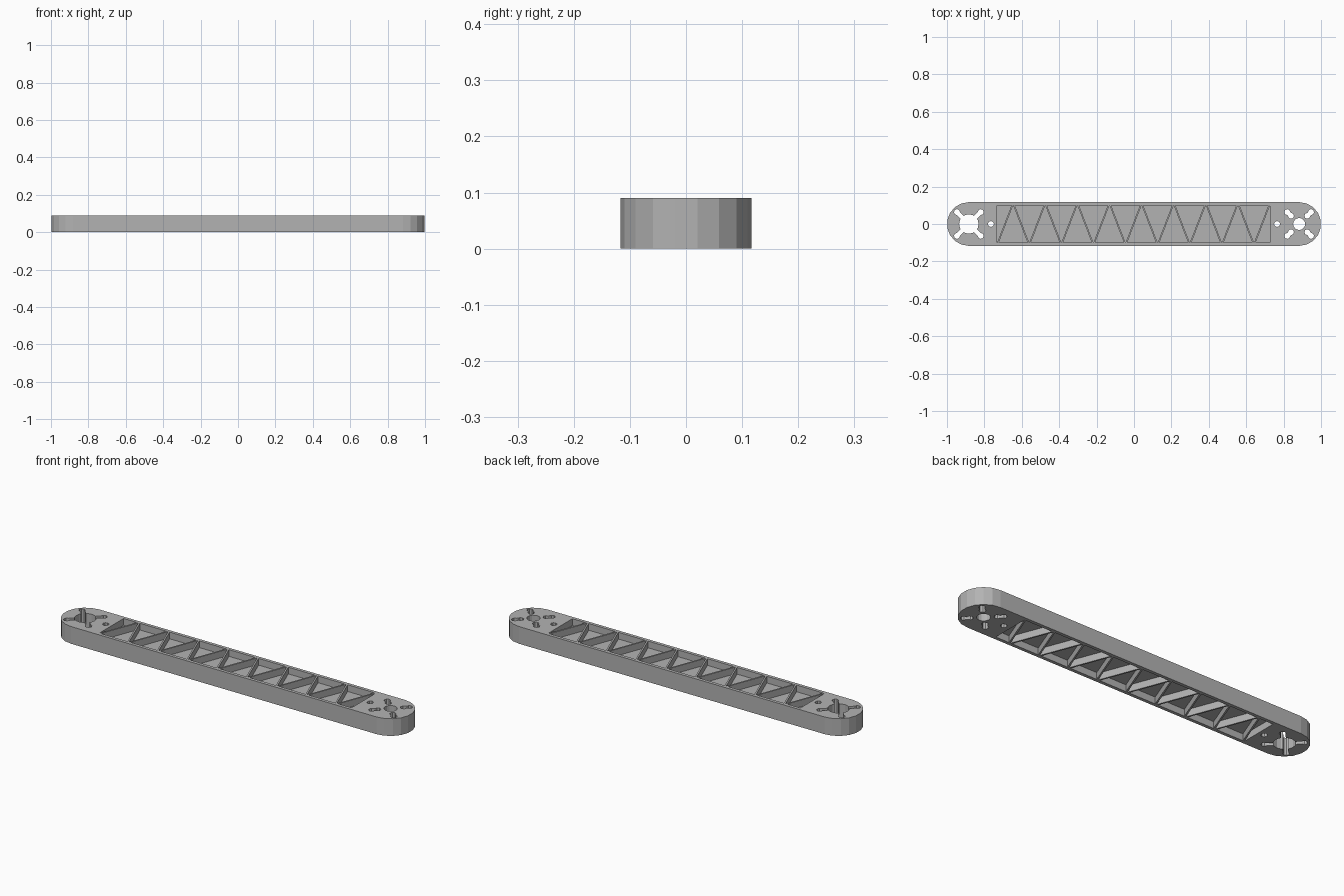
import bpy, bmesh
from math import cos, sin, pi, radians
from mathutils import Vector

if "Cube" in bpy.data.objects:
    bpy.data.objects.remove(bpy.data.objects["Cube"], do_unlink=True)

HEIGHT, RADIUS = 0.09, 0.117
END_X = 1 - RADIUS          # centre of each rounded end
DEPTH = 0.035               # pocket depth on each side of the web
PITCH = 0.1717              # spacing of the truss triangles

gray = bpy.data.materials.new("plain gray")
gray.use_nodes = True
color = (0.45, 0.45, 0.45, 1)
gray.diffuse_color = color
gray.node_tree.nodes["Principled BSDF"].inputs["Base Color"].default_value = color


def prism(bm, outline, z0, z1):
    """Extrude a counter-clockwise outline from z0 to z1."""
    low = [bm.verts.new((x, y, z0)) for x, y in outline]
    high = [bm.verts.new((x, y, z1)) for x, y in outline]
    bm.faces.new(low[::-1])
    bm.faces.new(high)
    n = len(outline)
    for i in range(n):
        j = (i + 1) % n
        bm.faces.new((low[i], low[j], high[j], high[i]))


def arc(x, y, r, start, end, steps):
    angles = [radians(start + (end - start) * i / steps) for i in range(steps + 1)]
    return [(x + r * cos(a), y + r * sin(a)) for a in angles]


def make_object(name, bm):
    mesh = bpy.data.meshes.new(name)
    bm.to_mesh(mesh)
    bm.free()
    mesh.materials.append(gray)
    obj = bpy.data.objects.new(name, mesh)
    bpy.context.collection.objects.link(obj)
    return obj


def cut(target, bm):
    """Subtract a temporary cutter from the target."""
    cutter = make_object("cutter", bm)
    cutter.hide_render = True
    mod = target.modifiers.new("cut", "BOOLEAN")
    mod.operation, mod.solver, mod.object = "DIFFERENCE", "EXACT", cutter
    mod.use_self = True
    bpy.context.view_layer.objects.active = target
    bpy.ops.object.modifier_apply(modifier=mod.name)
    bpy.data.objects.remove(cutter, do_unlink=True)


# Bar with rounded ends
bm = bmesh.new()
prism(bm, arc(END_X, 0, RADIUS, -90, 90, 9) + arc(-END_X, 0, RADIUS, 90, 270, 9), 0, HEIGHT)
arm = make_object("truss_arm", bm)

# Truss pockets on both faces, leaving a thin web between them
pockets = []
half, top, left = 0.077, 0.1, -0.732
for i in range(18):
    x = left + i * PITCH / 2
    s = 1 if i % 2 else -1                      # 1 points up, -1 points down
    tri = [(x - half, -s * top), (x + half, -s * top), (x, s * top)]
    if i == 0:
        tri[0] = (x, top)
    if i == 17:
        tri[1] = (x, -top)
    pockets.append(tri if s > 0 else tri[::-1])
bm = bmesh.new()
for tri in pockets:
    prism(bm, tri, HEIGHT - DEPTH, HEIGHT + 0.02)
    prism(bm, tri, -0.02, DEPTH)
cut(arm, bm)

# Motor mounting holes: centre bore, pin hole and diagonal slots
for side, bore in ((-1, 0.052), (1, 0.032)):
    cx = side * END_X
    bm = bmesh.new()
    prism(bm, arc(cx, 0, bore, 0, 337.5, 15), -0.02, HEIGHT + 0.02)
    prism(bm, arc(side * 0.765, 0, 0.016, 0, 315, 7), -0.02, HEIGHT + 0.02)
    cut(arm, bm)
    for k in range(4):
        a = pi / 4 + k * pi / 2
        u, v = Vector((cos(a), sin(a))), Vector((-sin(a), cos(a)))
        c = Vector((cx, 0))
        inner = 0.03 if side < 0 else 0.062
        # Two round lobes joined by a narrower neck, as one outline
        deg = 45 + 90 * k
        p, q = c + u * inner, c + u * 0.09
        outline = arc(q.x, q.y, 0.016, deg - 135, deg + 135, 6)
        outline += arc(p.x, p.y, 0.016, deg + 45, deg + 315, 6)
        bm = bmesh.new()
        prism(bm, outline, -0.02, HEIGHT + 0.02)
        cut(arm, bm)
